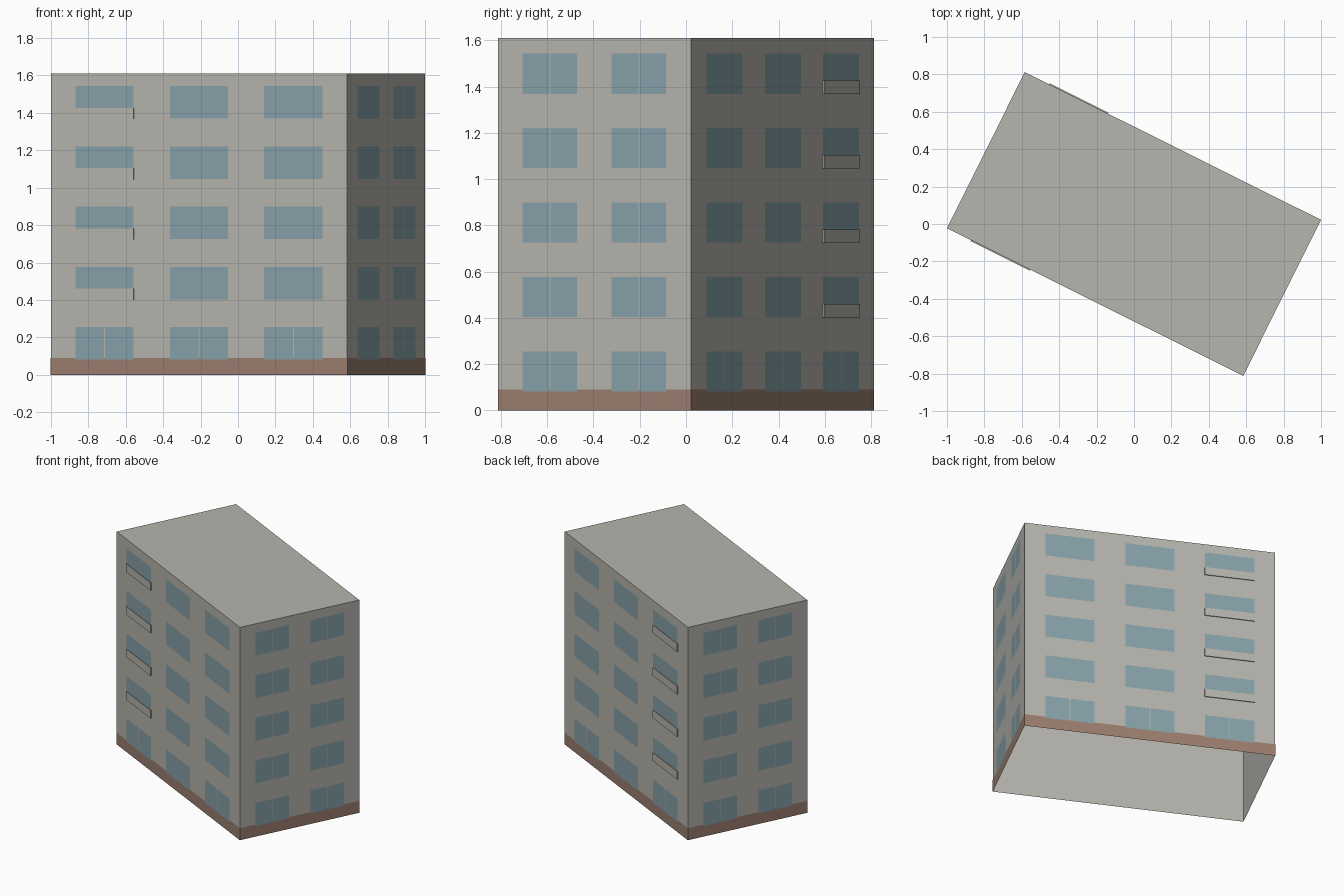
import bpy, bmesh, math
from mathutils import Matrix, Vector

if "Cube" in bpy.data.objects:
    bpy.data.objects.remove(bpy.data.objects["Cube"], do_unlink=True)

LENGTH, WIDTH, HEIGHT = 1.77, 0.932, 1.61
TURN = Matrix.Rotation(math.radians(-26.5), 4, 'Z')
FLOORS, STOREY, SILL, WINDOW_H = 5, 0.322, 0.081, 0.174
PLINTH_H, RAIL_H, GAP = 0.09, 0.06, 0.005


def material(name, colour):
    m = bpy.data.materials.new(name)
    m.use_nodes = True
    m.diffuse_color = (*colour, 1)
    m.node_tree.nodes["Principled BSDF"].inputs["Base Color"].default_value = (*colour, 1)
    return m


concrete = material("warm grey concrete", (0.47, 0.46, 0.42))
brick = material("brown plinth", (0.33, 0.21, 0.16))
glass = material("blue grey glass", (0.24, 0.36, 0.40))


def finish(name, bm, mat):
    mesh = bpy.data.meshes.new(name)
    bm.to_mesh(mesh)
    bm.free()
    mesh.materials.append(mat)
    obj = bpy.data.objects.new(name, mesh)
    obj.matrix_world = TURN
    bpy.context.collection.objects.link(obj)
    return obj


def add_box(bm, size, centre, frame=Matrix()):
    mat = frame @ Matrix.Translation(centre) @ Matrix.Diagonal((*size, 1))
    return bmesh.ops.create_cube(bm, size=1, matrix=mat)["verts"]


def shell(name, length, width, height, mat, open_top):
    """Walls without a floor, and without a top if asked."""
    bm = bmesh.new()
    add_box(bm, (length, width, height), (0, 0, height / 2))
    bm.normal_update()
    drop = [f for f in bm.faces if f.normal.z < -0.5 or (open_top and f.normal.z > 0.5)]
    bmesh.ops.delete(bm, geom=drop, context='FACES')
    return finish(name, bm, mat)


def add_pane(bm, frame, x0, x1, z0, z1, y):
    corners = [(x0, y, z0), (x1, y, z0), (x1, y, z1), (x0, y, z1)]
    bm.faces.new([bm.verts.new(frame @ Vector(c)) for c in corners])


def windows(name, angle, depth, columns, width, split_all):
    """Rows of glass on one wall; split windows have two panes."""
    frame = Matrix.Rotation(angle, 4, 'Z')
    bm = bmesh.new()
    for floor in range(FLOORS):
        z = SILL + floor * STOREY
        for x in columns:
            spans = [(x - width / 2, x + width / 2)]
            if split_all or floor == 0:
                spans = [(x - width / 2, x - GAP / 2), (x + GAP / 2, x + width / 2)]
            for x0, x1 in spans:
                add_pane(bm, frame, x0, x1, z, z + WINDOW_H, -depth - 0.002)
    finish(name, bm, glass)


def balcony_rails(name, angle, x):
    """Thin parapets over the lower part of the upper windows."""
    frame = Matrix.Rotation(angle, 4, 'Z')
    bm = bmesh.new()
    for floor in range(1, FLOORS):
        z = SILL + floor * STOREY + RAIL_H / 2 - 0.002
        add_box(bm, (0.352, 0.006, RAIL_H), (x, -WIDTH / 2 - 0.003, z), frame)
    finish(name, bm, concrete)


# Main body and plinth
shell("building_walls", LENGTH, WIDTH, HEIGHT, concrete, False)
shell("plinth", LENGTH + 0.002, WIDTH + 0.002, PLINTH_H, brick, True)

# Windows on the four walls
long_columns, short_columns = (-0.564, 0, 0.564), (-0.215, 0.215)
windows("front_windows", 0, WIDTH / 2, long_columns, 0.348, False)
windows("back_windows", math.pi, WIDTH / 2, long_columns, 0.348, False)
windows("left_windows", math.pi / 2, LENGTH / 2, short_columns, 0.263, True)
windows("right_windows", -math.pi / 2, LENGTH / 2, short_columns, 0.263, True)

# Balcony parapets at one end of both long walls
balcony_rails("front_balcony_rails", 0, -0.564)
balcony_rails("back_balcony_rails", math.pi, 0.564)
